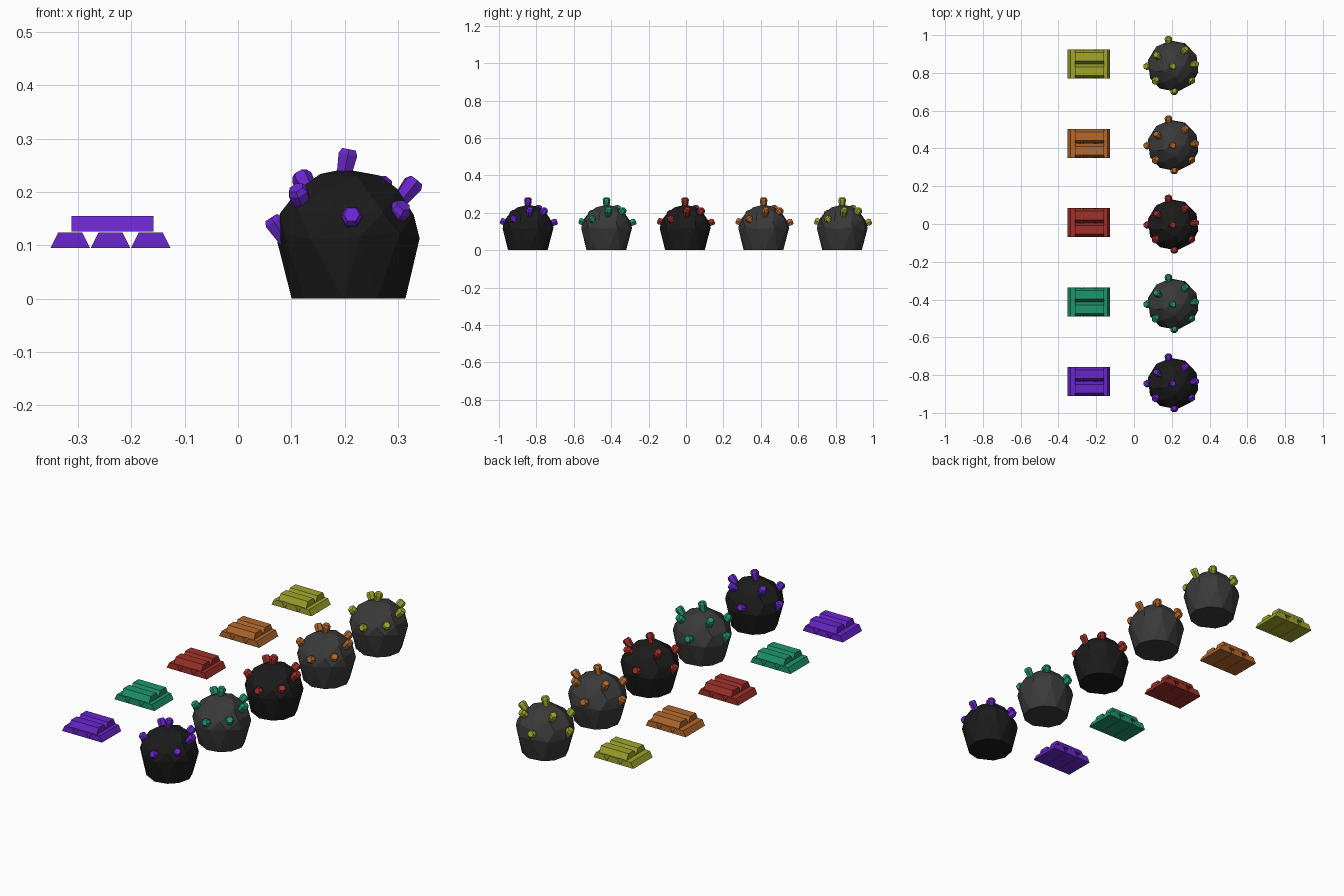
import bpy, bmesh, math, random
from mathutils import Vector

if "Cube" in bpy.data.objects:
    bpy.data.objects.remove(bpy.data.objects["Cube"])


def material(name, rgb):
    m = bpy.data.materials.new(name)
    m.diffuse_color = (*rgb, 1)
    m.use_nodes = True
    m.node_tree.nodes["Principled BSDF"].inputs["Base Color"].default_value = m.diffuse_color
    return m


def add_object(name, mesh, mat, loc):
    if not mesh.materials:
        mesh.materials.append(mat)
    ob = bpy.data.objects.new(name, mesh)
    ob.location = loc
    bpy.context.collection.objects.link(ob)
    return ob


def to_mesh(bm, name, mat):
    bmesh.ops.recalc_face_normals(bm, faces=bm.faces)
    me = bpy.data.meshes.new(name)
    bm.to_mesh(me)
    bm.free()
    me.materials.append(mat)
    return me


# Boulder: convex hull of jittered rings, flat on the ground
def boulder_mesh(mat):
    rng = random.Random(4)
    bm = bmesh.new()
    # radius, height, number of points, jitter
    for r, z, n, j in ((0.107, 0, 10, 0), (0.137, 0.115, 10, 0.012),
                       (0.129, 0.16, 9, 0.008), (0.098, 0.203, 7, 0.006),
                       (0.058, 0.23, 5, 0.004)):
        off = rng.random() * math.tau / n
        for i in range(n):
            a = off + math.tau * (i + rng.uniform(-0.15, 0.15)) / n
            zz = z + rng.uniform(-j, j)
            bm.verts.new((r * math.cos(a), r * math.sin(a), zz))
    bm.verts.new((-0.008, 0, 0.243))
    res = bmesh.ops.convex_hull(bm, input=bm.verts[:])
    junk = [v for v in bm.verts if not v.link_faces]
    bmesh.ops.delete(bm, geom=junk, context='VERTS')
    bmesh.ops.dissolve_limit(bm, angle_limit=math.radians(9),
                             verts=bm.verts[:], edges=bm.edges[:])
    return to_mesh(bm, "boulder", mat)


# Crystals: six-sided prisms widening outward, with a bevelled tip
def crystals_mesh(mat):
    bm = bmesh.new()
    for tip, direction in CRYSTALS:
        rot = Vector(direction).to_track_quat('Z', 'Y')
        rings = []
        for r, h in ((0.013, -0.07), (0.0205, -0.01), (0.015, 0)):
            rings.append([bm.verts.new(Vector(tip) + rot @ Vector(
                (r * math.cos(i * math.tau / 6), r * math.sin(i * math.tau / 6), h)))
                for i in range(6)])
        for lo, hi in zip(rings, rings[1:]):
            for i in range(6):
                k = (i + 1) % 6
                bm.faces.new((lo[i], lo[k], hi[k], hi[i]))
        bm.faces.new(rings[0][::-1])
        bm.faces.new(rings[-1])
    return to_mesh(bm, "crystals", mat)


# Ingot: trapezoid profile extruded along y
def ingot_mesh(mat):
    bm = bmesh.new()
    profile = ((-0.037, 0), (0.037, 0), (0.0225, 0.029), (-0.0225, 0.029))
    f = bm.faces.new([bm.verts.new((x, -0.077, z)) for x, z in profile])
    ext = bmesh.ops.extrude_face_region(bm, geom=[f])
    vs = [g for g in ext["geom"] if isinstance(g, bmesh.types.BMVert)]
    bmesh.ops.translate(bm, verts=vs, vec=(0, 0.154, 0))
    return to_mesh(bm, "ingot", mat)


# Crystal tip position and direction relative to the boulder centre
CRYSTALS = (
    ((0.001, 0, 0.28), (0.2, 0, 1)),
    ((-0.026, 0.155, 0.155), (-0.1, 1, 0.4)),
    ((0.07, 0.095, 0.22), (0.45, 0.6, 0.7)),
    ((-0.092, 0.062, 0.235), (-0.5, 0.35, 0.9)),
    ((-0.145, 0, 0.152), (-0.55, 0, 0.85)),
    ((0.127, 0.012, 0.222), (0.6, 0.1, 0.75)),
    ((-0.098, -0.085, 0.208), (-0.35, -0.5, 0.8)),
    ((0.103, -0.083, 0.175), (0.4, -0.5, 0.65)),
    ((0.006, -0.147, 0.158), (0, -1, 0.35)),
)

DARK = material("dark_stone", (0.011, 0.011, 0.011))
PALE = material("pale_stone", (0.042, 0.042, 0.042))
ORES = (
    ("purple", (0.144, 0.019, 0.61), DARK),
    ("green", (0.013, 0.30, 0.15), PALE),
    ("red", (0.35, 0.03, 0.023), DARK),
    ("orange", (0.456, 0.14, 0.026), PALE),
    ("yellow", (0.35, 0.376, 0.026), PALE),
)

for row, (name, rgb, stone) in enumerate(ORES):
    y = -0.845 + 0.42 * row
    ore = material(name + "_ore", rgb)
    add_object(name + "_boulder", boulder_mesh(stone), stone, (0.207, y, 0))
    add_object(name + "_crystals", crystals_mesh(ore), ore, (0.207, y, 0))
    # Ingot stack: three bars below, two crossing on top
    bar = ingot_mesh(ore)
    yi = y + 0.012
    for i in (-1, 0, 1):
        add_object(name + "_lower_ingot", bar, ore, (-0.239 + 0.0755 * i, yi, 0.095))
    for s in (-1, 1):
        top = add_object(name + "_upper_ingot", bar, ore, (-0.235, yi + 0.038 * s, 0.126))
        top.rotation_euler.z = math.pi / 2
